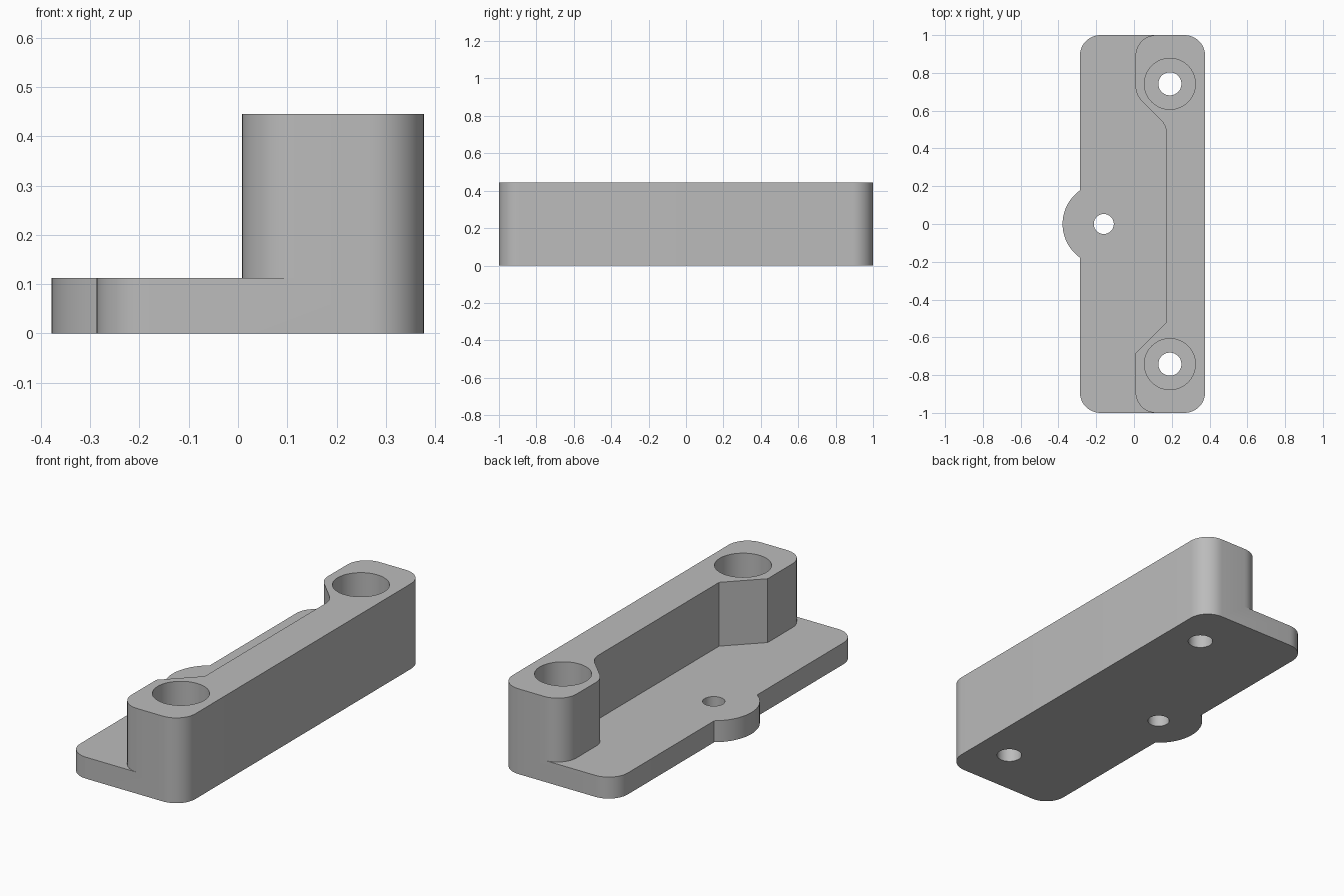
import bpy, bmesh, math
from mathutils import Vector

cube = bpy.data.objects.get("Cube")
if cube:
    bpy.data.objects.remove(cube)

PLATE_TOP, BLOCK_TOP = 0.112, 0.445
LEFT, RIGHT, STEP, RAIL = -0.287, 0.377, 0.008, 0.173
R = 0.11

grey = bpy.data.materials.new("light grey")
grey.use_nodes = True
colour = (0.5, 0.5, 0.5, 1)
grey.diffuse_color = colour
grey.node_tree.nodes["Principled BSDF"].inputs["Base Color"].default_value = colour


def rounded(corners, steps=12):
    """Round each (x, y, radius) corner of an outline with a tangent arc."""
    out = []
    for i, (x, y, r) in enumerate(corners):
        p = Vector((x, y))
        if r == 0:
            out.append(p)
            continue
        a = (Vector(corners[i - 1][:2]) - p).normalized()
        b = (Vector(corners[(i + 1) % len(corners)][:2]) - p).normalized()
        half = a.angle(b) / 2
        centre = p + (a + b).normalized() * r / math.sin(half)
        start = p + a * r / math.tan(half) - centre
        end = p + b * r / math.tan(half) - centre
        sweep = math.pi - 2 * half
        for k in range(steps + 1):
            t = k / steps
            out.append(centre + (start * math.sin((1 - t) * sweep)
                                 + end * math.sin(t * sweep)) / math.sin(sweep))
    return out


def circle(x, y, r, steps=64):
    return [Vector((x + r * math.cos(math.tau * k / steps),
                    y + r * math.sin(math.tau * k / steps))) for k in range(steps)]


def prism(name, outline, low, high):
    bm = bmesh.new()
    base = bm.faces.new([bm.verts.new((p.x, p.y, low)) for p in outline])
    top = bmesh.ops.extrude_face_region(bm, geom=[base])["geom"]
    bmesh.ops.translate(bm, vec=(0, 0, high - low),
                        verts=[v for v in top if isinstance(v, bmesh.types.BMVert)])
    bmesh.ops.recalc_face_normals(bm, faces=bm.faces)
    mesh = bpy.data.meshes.new(name)
    bm.to_mesh(mesh)
    bm.free()
    mesh.materials.append(grey)
    obj = bpy.data.objects.new(name, mesh)
    bpy.context.collection.objects.link(obj)
    return obj


def combine(target, tool, operation):
    mod = target.modifiers.new(operation.lower(), "BOOLEAN")
    mod.operation, mod.solver, mod.object = operation, "EXACT", tool
    bpy.context.view_layer.objects.active = target
    bpy.ops.object.modifier_apply(modifier=mod.name)
    bpy.data.objects.remove(tool)


# Base plate with the round lug on its left edge
lug_x, lug_r = -0.16, 0.218
spread = math.acos((lug_x - LEFT) / lug_r)
lug = [Vector((lug_x - lug_r * math.cos(t), lug_r * math.sin(t)))
       for t in [spread * (k / 16 - 1) for k in range(33)]]
plate = rounded([(LEFT, -1, R), (RIGHT, -1, R), (RIGHT, 1, R), (LEFT, 1, R)])
# The outline runs anticlockwise, so the lug closes it from back to front
bracket = prism("mounting_bracket", plate + lug[::-1], 0, PLATE_TOP)

# Tall block: thick ends joined by a thin rail, crisp at the front and soft at the back
block = prism("tall_block", rounded([
    (STEP, -1, R), (RIGHT, -1, R), (RIGHT, 1, R), (STEP, 1, R),
    (STEP, 0.685, R), (RAIL, 0.52, R), (RAIL, -0.52, 0), (STEP, -0.685, 0)]), 0, BLOCK_TOP)
combine(bracket, block, "UNION")

# Screw holes: one in the lug, two counterbored through the block
combine(bracket, prism("lug_hole", circle(lug_x, 0, 0.053), -0.1, 0.2), "DIFFERENCE")
for y in (-0.742, 0.742):
    combine(bracket, prism("screw_hole", circle(0.19, y, 0.061), -0.1, 0.6), "DIFFERENCE")
    combine(bracket, prism("counterbore", circle(0.19, y, 0.135), PLATE_TOP, 0.6), "DIFFERENCE")

# Merge coplanar leftovers and shade the curves smoothly
bm = bmesh.new()
bm.from_mesh(bracket.data)
bmesh.ops.remove_doubles(bm, verts=bm.verts, dist=0.0001)
bmesh.ops.dissolve_limit(bm, angle_limit=math.radians(0.5), verts=bm.verts, edges=bm.edges)
bm.to_mesh(bracket.data)
bm.free()
bpy.ops.object.select_all(action="DESELECT")
bracket.select_set(True)
bpy.context.view_layer.objects.active = bracket
bpy.ops.object.shade_smooth_by_angle(angle=math.radians(30))
